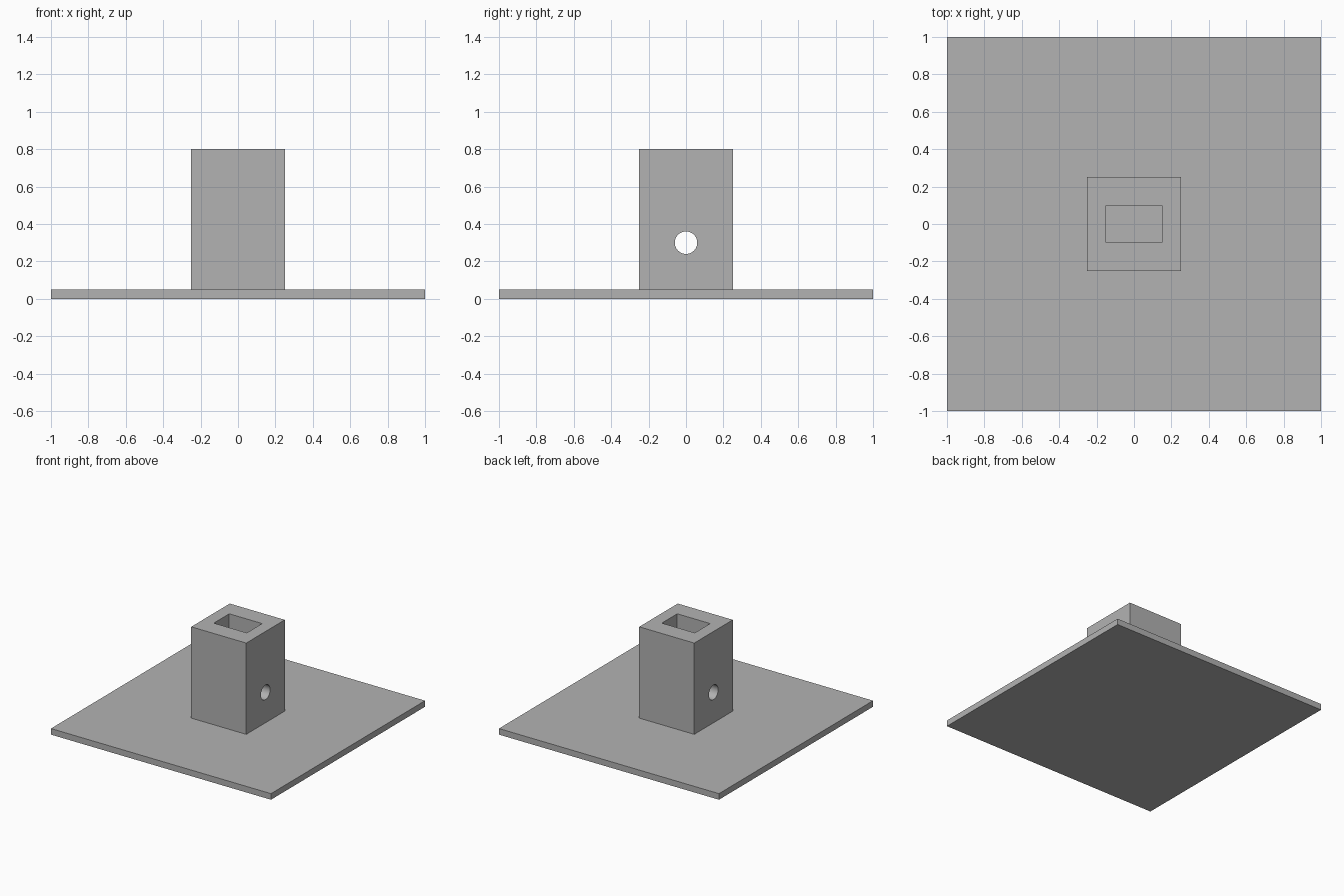
import bpy
import math

cube = bpy.data.objects.get("Cube")
if cube:
    bpy.data.objects.remove(cube, do_unlink=True)

# Single grey material
grey = bpy.data.materials.new("plain grey")
grey.use_nodes = True
grey.diffuse_color = (0.448, 0.448, 0.448, 1)
grey.node_tree.nodes["Principled BSDF"].inputs["Base Color"].default_value = grey.diffuse_color


def box(name, size, z_low):
    """Box centred on x and y, with its underside at z_low."""
    bpy.ops.mesh.primitive_cube_add(size=1, location=(0, 0, z_low + size[2] / 2))
    obj = bpy.context.object
    obj.name = name
    obj.scale = size
    bpy.ops.object.transform_apply(location=True, rotation=True, scale=True)
    obj.data.materials.append(grey)
    return obj


def cut(target, cutter):
    """Subtract cutter from target, then discard the cutter."""
    bpy.context.view_layer.objects.active = target
    mod = target.modifiers.new("cut", "BOOLEAN")
    mod.operation = "DIFFERENCE"
    mod.solver = "EXACT"
    mod.object = cutter
    bpy.ops.object.modifier_apply(modifier=mod.name)
    bpy.data.objects.remove(cutter, do_unlink=True)


# Square base plate
plate_top = 0.05
box("base_plate", (2, 2, plate_top), 0)

# Upright post standing on the plate
post = box("socket_post", (0.5, 0.5, 0.75), plate_top)

# Rectangular socket, closed at the bottom by the plate
cut(post, box("socket_cutter", (0.3, 0.2, 1), -0.1))

# Round pin hole through both side walls
bpy.ops.mesh.primitive_cylinder_add(vertices=48, radius=0.06, depth=1,
                                    location=(0, 0, 0.3), rotation=(0, math.pi / 2, 0))
pin_cutter = bpy.context.object
pin_cutter.data.materials.append(grey)
cut(post, pin_cutter)

# Smooth hole walls, sharp box edges
bpy.ops.object.select_all(action="DESELECT")
post.select_set(True)
bpy.context.view_layer.objects.active = post
bpy.ops.object.shade_smooth_by_angle(angle=math.radians(30))
